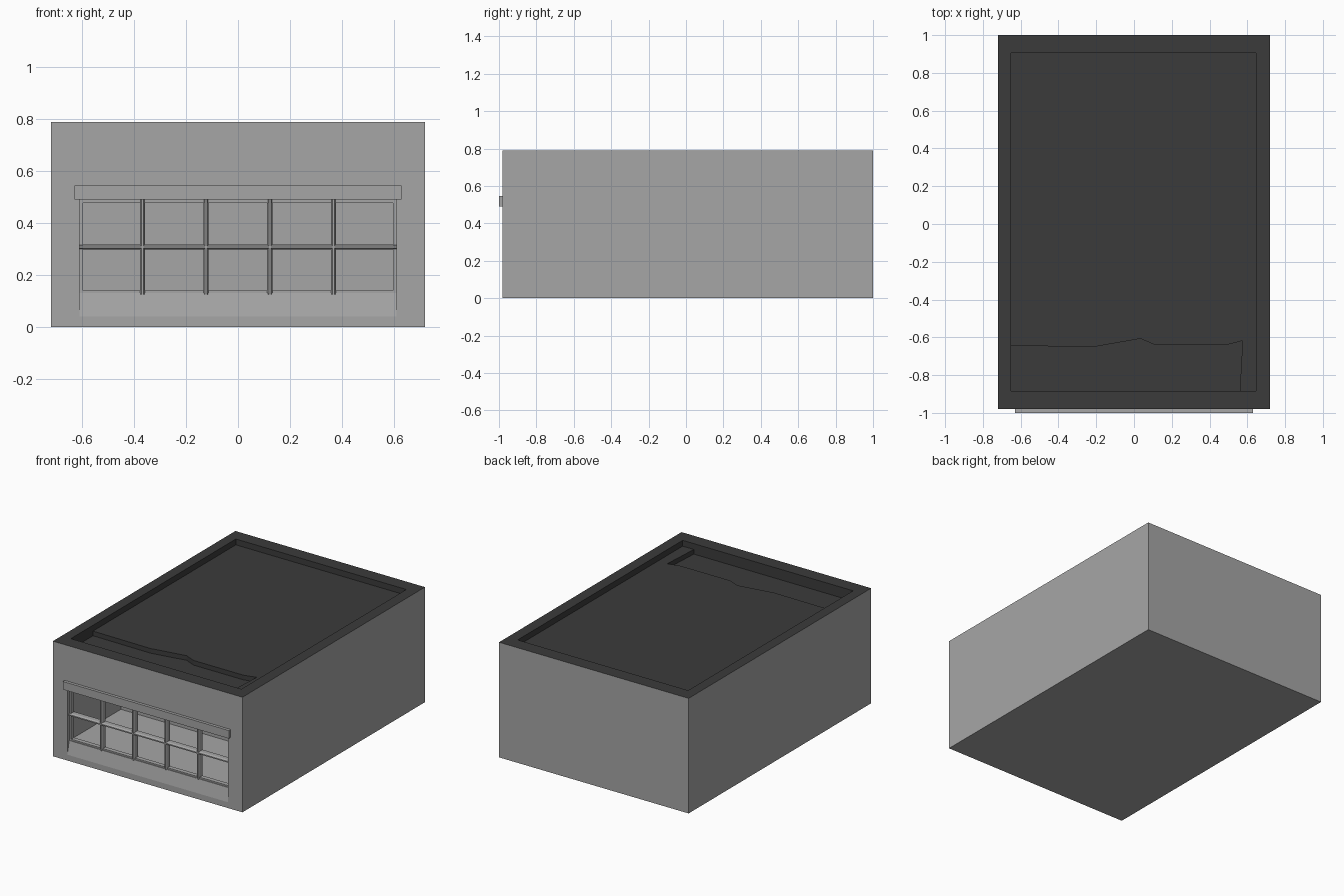
import bpy, bmesh

if "Cube" in bpy.data.objects:
    bpy.data.objects.remove(bpy.data.objects["Cube"])


def material(name, v):
    m = bpy.data.materials.new(name)
    m.diffuse_color = (v, v, v, 1)
    m.use_nodes = True
    m.node_tree.nodes["Principled BSDF"].inputs["Base Color"].default_value = m.diffuse_color
    return m


WALL = material("wall_grey", 0.38)
ROOF = material("roof_charcoal", 0.044)


def prism(name, pts, axis, a, b):
    """Extrude a 2D profile from a to b along axis x (y,z), or z (x,y)."""
    place = {"x": lambda p, t: (t, p[0], p[1]),
             "z": lambda p, t: (p[0], p[1], t)}[axis]
    bm = bmesh.new()
    lo = [bm.verts.new(place(p, a)) for p in pts]
    hi = [bm.verts.new(place(p, b)) for p in pts]
    bm.faces.new(lo)
    bm.faces.new(hi)
    n = len(pts)
    for i in range(n):
        j = (i + 1) % n
        bm.faces.new((lo[i], lo[j], hi[j], hi[i]))
    bmesh.ops.recalc_face_normals(bm, faces=bm.faces)
    me = bpy.data.meshes.new(name)
    bm.to_mesh(me)
    bm.free()
    me.materials.append(WALL)
    ob = bpy.data.objects.new(name, me)
    bpy.context.collection.objects.link(ob)
    return ob


def rect(x0, x1, y0, y1):
    return [(x0, y0), (x1, y0), (x1, y1), (x0, y1)]


def box(name, x0, x1, y0, y1, z0, z1):
    return prism(name, rect(x0, x1, y0, y1), "z", z0, z1)


def cut(ob, cutter):
    mod = ob.modifiers.new("cut", "BOOLEAN")
    mod.operation, mod.solver, mod.object = "DIFFERENCE", "EXACT", cutter
    bpy.context.view_layer.objects.active = ob
    bpy.ops.object.modifier_apply(modifier=mod.name)
    bpy.data.objects.remove(cutter)


# Building block
building = box("building", -0.72, 0.72, -0.98, 1.0, 0, 0.79)

# Display room with a slightly sloped panel under the window
cut(building, prism("room_cutter", [
    (-1.05, 0.04), (-0.98, 0.04), (-0.96, 0.13), (-0.40, 0.13),
    (-0.40, 0.49), (-1.05, 0.49)], "x", -0.61, 0.61))

# Roof recess behind the parapet, then the lower broken-edged strip at the front
cut(building, box("roof_cutter", -0.65, 0.645, -0.885, 0.905, 0.75, 0.9))
cut(building, prism("strip_cutter", [
    (-0.65, -0.885), (0.56, -0.885), (0.575, -0.618), (0.49, -0.64),
    (0.11, -0.64), (0.035, -0.607), (-0.21, -0.65), (-0.65, -0.645)],
    "z", 0.718, 0.9))

# Everything high up and inside the outer walls is roof, as is the parapet top
building.data.materials.clear()
building.data.materials.append(WALL)
building.data.materials.append(ROOF)
for f in building.data.polygons:
    f.material_index = 1 if f.center.z > 0.7 else 0

# Lintel over the window
box("lintel", -0.63, 0.63, -1.0, -0.975, 0.49, 0.545)

# Window frame
for s, side in ((-1, "left"), (1, "right")):
    box("frame_" + side, *sorted((s * 0.598, s * 0.612)), -0.958, -0.925, 0.125, 0.492)
box("frame_bottom", -0.61, 0.61, -0.955, -0.925, 0.125, 0.14)
box("frame_top", -0.61, 0.61, -0.96, -0.925, 0.478, 0.492)

# Glazing bars with bevelled fronts
BAR = [(-0.01, -0.925), (-0.01, -0.955), (-0.004, -0.967),
       (0.004, -0.967), (0.01, -0.955), (0.01, -0.925)]
for i in range(4):
    x = -0.368 + i * 0.2453
    prism("upright_bar_%d" % (i + 1), [(x + px, py) for px, py in BAR], "z", 0.125, 0.49)
prism("cross_bar", [(py, 0.308 + px) for px, py in BAR], "x", -0.61, 0.61)
